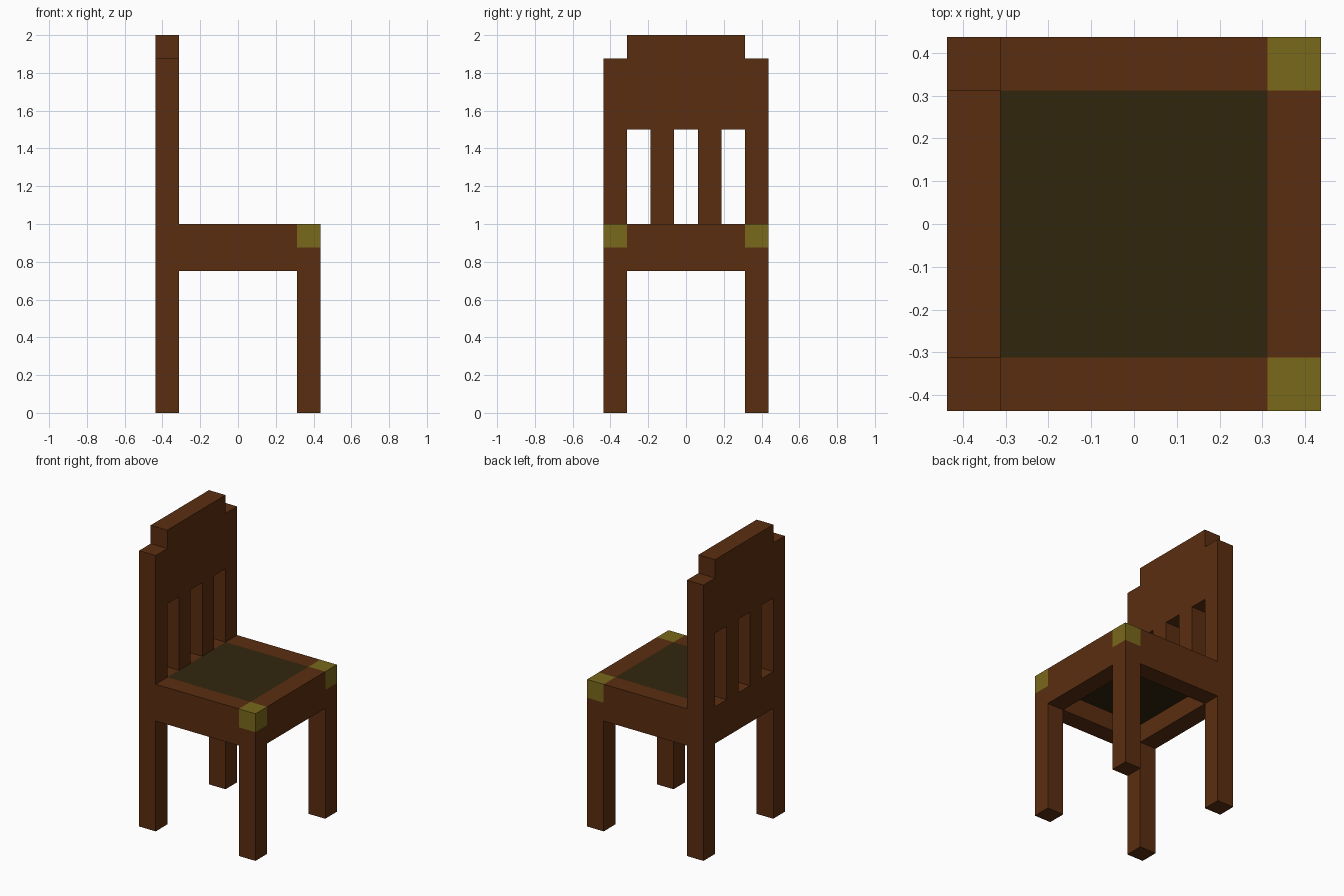
import bpy

if "Cube" in bpy.data.objects:
    bpy.data.objects.remove(bpy.data.objects["Cube"])

U = 0.125           # block unit
O = 3.5 * U         # outer half width
I = 2.5 * U         # inner half width


def material(name, rgb):
    m = bpy.data.materials.new(name)
    m.diffuse_color = (*rgb, 1)
    m.use_nodes = True
    m.node_tree.nodes["Principled BSDF"].inputs["Base Color"].default_value = m.diffuse_color
    return m


wood = material("dark_wood", (0.103, 0.027, 0.005))
cushion = material("seat_panel", (0.031, 0.019, 0.004))
brass = material("brass", (0.19, 0.14, 0.011))


def box(name, x, y, z, mat):
    """Box from (min, max) ranges on each axis."""
    ranges = (x, y, z)
    bpy.ops.mesh.primitive_cube_add(size=1, location=[(a + b) / 2 for a, b in ranges])
    ob = bpy.context.object
    ob.name = name
    ob.scale = [b - a for a, b in ranges]
    bpy.ops.object.transform_apply(location=True, rotation=False, scale=True)
    ob.data.materials.append(mat)
    return ob


BACK, FRONT = (-O, -I), (I, O)

# Parts repeated on both sides
for side, y in (("right", (-O, -I)), ("left", (I, O))):
    box(f"{side}_back_post", BACK, y, (0, 1.875), wood)
    box(f"{side}_front_leg", FRONT, y, (0, 0.875), wood)
    box(f"{side}_corner_cap", FRONT, y, (0.875, 1), brass)
    box(f"{side}_seat_rail", (-I, I), y, (0.75, 1), wood)

# Seat
box("front_seat_rail", FRONT, (-I, I), (0.75, 1), wood)
box("back_seat_rail", BACK, (-I, I), (0.75, 1), wood)
box("seat", (-I, I), (-I, I), (0.875, 1), cushion)

# Backrest: two slats under a raised headboard
for i, c in enumerate((-U, U)):
    box(f"back_slat_{i + 1}", BACK, (c - U / 2, c + U / 2), (1, 1.5), wood)
box("headboard", BACK, (-I, I), (1.5, 2), wood)
